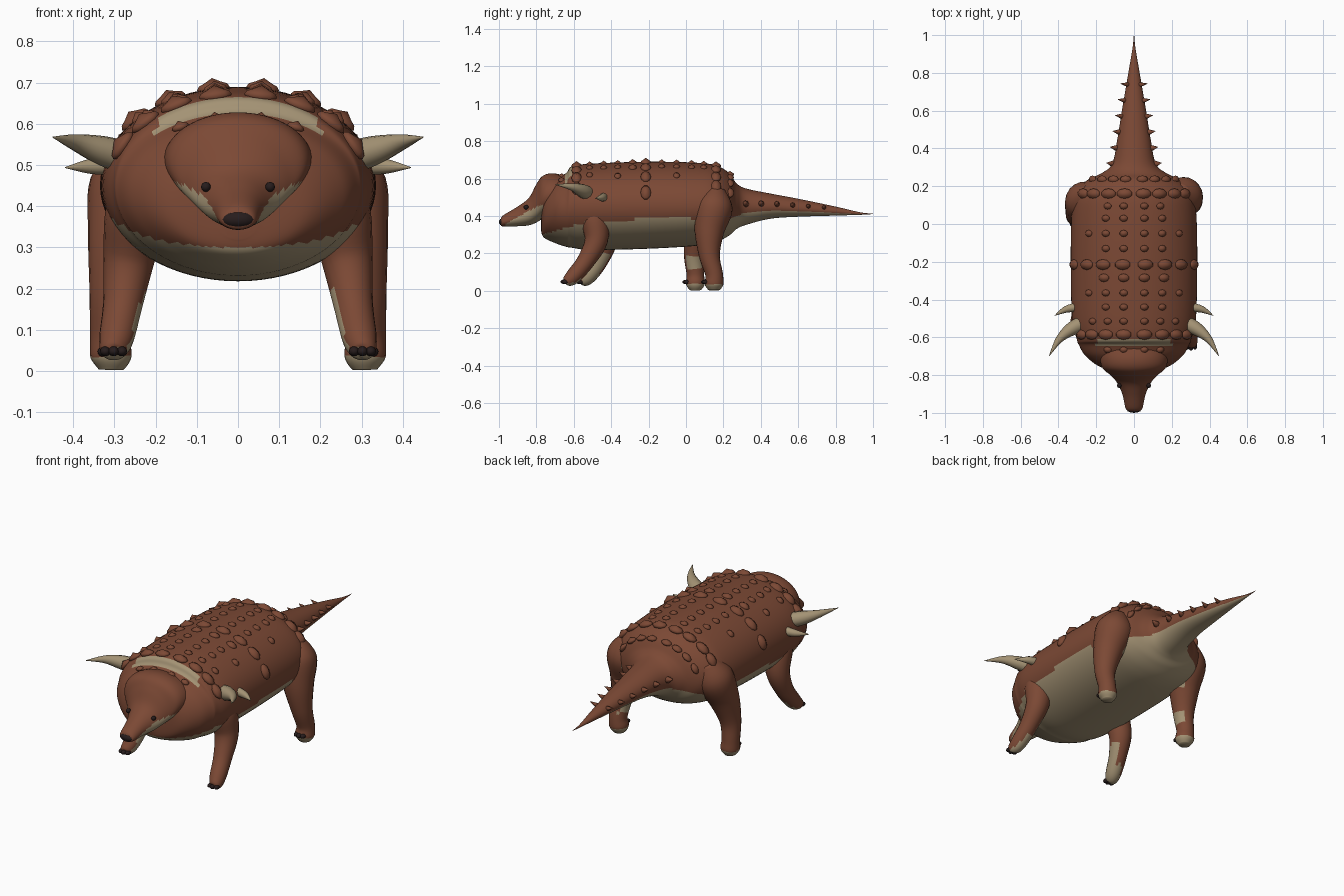
import bpy, bmesh, math
from mathutils import Vector, Matrix

cube = bpy.data.objects.get("Cube")
if cube:
    bpy.data.objects.remove(cube)


def material(name, rgb):
    m = bpy.data.materials.new(name)
    m.use_nodes = True
    m.diffuse_color = (*rgb, 1)
    m.node_tree.nodes["Principled BSDF"].inputs["Base Color"].default_value = (*rgb, 1)
    return m


MATS = [material("hide_brown", (0.2, 0.066, 0.035)),
        material("belly_beige", (0.37, 0.29, 0.175)),
        material("claw_black", (0.02, 0.012, 0.012))]
BROWN, BEIGE, BLACK = range(3)


def spline(keys, steps):
    """Smooth resampling of a list of equal-length tuples."""
    out = []
    for i in range(len(keys) - 1):
        a, b, c, d = (keys[min(max(i + k, 0), len(keys) - 1)] for k in (-1, 0, 1, 2))
        for s in range(steps):
            t = s / steps
            out.append([q + 0.5 * t * (r - p + t * (2 * p - 5 * q + 4 * r - u + t * (3 * (q - r) + u - p)))
                        for p, q, r, u in zip(a, b, c, d)])
    return out + [list(keys[-1])]


def finish(bm, name, color=BROWN, rule=None):
    bmesh.ops.recalc_face_normals(bm, faces=bm.faces)
    for f in bm.faces:
        f.smooth = True
        f.material_index = rule(f.calc_center_median(), f.normal) if rule else color
    me = bpy.data.meshes.new(name)
    bm.to_mesh(me)
    bm.free()
    for m in MATS:
        me.materials.append(m)
    ob = bpy.data.objects.new(name, me)
    bpy.context.collection.objects.link(ob)
    return ob


def loft(name, rings, color=BROWN, rule=None):
    bm = bmesh.new()
    rows = [[bm.verts.new(p) for p in ring] for ring in rings]
    n = len(rows[0])
    for a, b in zip(rows, rows[1:]):
        for i in range(n):
            bm.faces.new((a[i], a[(i + 1) % n], b[(i + 1) % n], b[i]))
    bm.faces.new(rows[0])
    bm.faces.new(rows[-1])
    return finish(bm, name, color, rule)


def trunk_ring(k, n=72):
    y, w, top, bottom, mid = k
    ring = []
    for i in range(n):
        a = math.tau * i / n
        h = top - mid if math.cos(a) > 0 else mid - bottom
        ring.append((w * math.sin(a), y, mid + h * math.cos(a)))
    return ring


def tube(name, keys, ref, n=20, color=BROWN, rule=None, steps=6):
    """Round limb through (x, y, z, radius) keys."""
    pts = spline(keys, steps)
    rings = []
    for i, p in enumerate(pts):
        c = Vector(p[:3])
        t = (Vector(pts[min(i + 1, len(pts) - 1)][:3]) - Vector(pts[max(i - 1, 0)][:3])).normalized()
        u = (ref - t * ref.dot(t)).normalized()
        v = t.cross(u)
        rings.append([c + p[3] * (u * math.cos(math.tau * j / n) + v * math.sin(math.tau * j / n))
                      for j in range(n)])
    return loft(name, rings, color, rule)


# Body and tail: y, half width, top, bottom, height of widest point
BODY = spline([(-0.775, 0.05, 0.44, 0.32, 0.38), (-0.76, 0.17, 0.53, 0.285, 0.4),
               (-0.7, 0.255, 0.595, 0.255, 0.43), (-0.64, 0.292, 0.63, 0.235, 0.44),
               (-0.61, 0.303, 0.665, 0.23, 0.45), (-0.5, 0.328, 0.68, 0.218, 0.45),
               (-0.2, 0.335, 0.69, 0.225, 0.45), (0.05, 0.33, 0.685, 0.24, 0.45),
               (0.16, 0.31, 0.67, 0.26, 0.45), (0.23, 0.25, 0.63, 0.295, 0.45),
               (0.27, 0.17, 0.575, 0.33, 0.45), (0.32, 0.115, 0.547, 0.352, 0.45),
               (0.45, 0.088, 0.52, 0.385, 0.45), (0.6, 0.064, 0.492, 0.396, 0.44),
               (0.8, 0.03, 0.45, 0.402, 0.425), (0.93, 0.008, 0.42, 0.406, 0.413),
               (1.0, 0.001, 0.412, 0.41, 0.411)], 8)


def lerp_table(table, y):
    for a, b in zip(table, table[1:]):
        if y <= b[0]:
            t = (y - a[0]) / (b[0] - a[0])
            return [p + t * (q - p) for p, q in zip(a, b)]
    return table[-1]


BELLY_LINE = [(-0.8, 0.29), (-0.72, 0.315), (-0.5, 0.375), (0, 0.39), (0.2, 0.37),
              (0.32, 0.42), (0.5, 0.43), (0.93, 0.41), (1.01, 0.4)]


def body_color(c, n):
    if -0.645 < c.y < -0.61 and abs(c.x) < 0.2 and c.z > 0.55:
        return BEIGE
    return BEIGE if c.z < lerp_table(BELLY_LINE, c.y)[1] else BROWN


loft("body_and_tail", [trunk_ring(k) for k in BODY], rule=body_color)

# Head with tapering snout
HEAD = spline([(-0.99, 0.03, 0.385, 0.35, 0.367), (-0.975, 0.045, 0.405, 0.343, 0.37),
               (-0.9, 0.062, 0.45, 0.345, 0.39), (-0.84, 0.09, 0.497, 0.35, 0.41),
               (-0.8, 0.125, 0.57, 0.365, 0.45), (-0.765, 0.165, 0.615, 0.385, 0.5),
               (-0.71, 0.18, 0.628, 0.4, 0.51), (-0.63, 0.175, 0.61, 0.41, 0.51)], 6)


def head_color(c, n):
    return BEIGE if -0.96 < c.y and c.z < min(0.36 + (c.y + 0.96) * 0.55, 0.455) else BROWN


loft("head", [trunk_ring(k, 56) for k in HEAD], rule=head_color)


def ball(name, loc, size, color):
    bm = bmesh.new()
    bmesh.ops.create_uvsphere(bm, u_segments=14, v_segments=8, radius=1,
                              matrix=Matrix.Translation(loc) @ Matrix.Diagonal((*size, 1)))
    return finish(bm, name, color)


ball("nose", (0, -0.978, 0.368), (0.042, 0.022, 0.021), BLACK)

# Legs: x, y, z, radius for the left side, swung along y on the right side
FRONT = [(0.22, -0.5, 0.46, 0.05), (0.245, -0.49, 0.39, 0.075), (0.265, -0.48, 0.27, 0.062),
         (0.28, -0.535, 0.16, 0.048), (0.295, -0.6, 0.08, 0.042), (0.305, -0.635, 0.05, 0.03),
         (0.305, -0.645, 0.042, 0.012)]
REAR = [(0.24, 0.16, 0.54, 0.05), (0.26, 0.15, 0.45, 0.1), (0.285, 0.125, 0.32, 0.08),
        (0.305, 0.125, 0.19, 0.056), (0.312, 0.15, 0.09, 0.047), (0.308, 0.15, 0.035, 0.05),
        (0.308, 0.15, 0.003, 0.03)]
for side, s in (("left", 1), ("right", -1)):
    for part, keys, swing in (("front", FRONT, 0.08), ("rear", REAR, -0.1)):
        swing = swing if s < 0 else 0

        def shifted(y, z):
            return y + swing * min(1, (0.55 - z) / 0.45)

        def leg_color(c, n, part=part, s=s):
            inner = n.x * s < -0.45
            if part == "front":
                return BEIGE if (inner and c.z < 0.2 and n.y > -0.5) or (n.z < -0.6 and c.z < 0.1) else BROWN
            return BEIGE if c.z < 0.035 or (inner and (0.12 < c.z < 0.18 or c.z > 0.3)) else BROWN

        path = [(s * x, shifted(y, z), z, r) for x, y, z, r in keys]
        tube(f"{side}_{part}_leg", path, Vector((1, 0, 0)), rule=leg_color)
        # Toe claws
        x, y, z = (0.302, -0.652, 0.048) if part == "front" else (0.308, 0.1, 0.047)
        for i in (-1, 0, 1):
            ball(f"{side}_{part}_claw", (s * (x + 0.02 * i), shifted(y, z) + 0.006 * abs(i), z),
                 (0.013, 0.019, 0.012), BLACK)

    ball(f"{side}_eye", (s * 0.078, -0.855, 0.447), (0.012, 0.013, 0.012), BLACK)
    # Shoulder spikes
    up = Vector((0, 0, 1))
    tube(f"{side}_large_shoulder_spike",
         [(s * 0.26, -0.52, 0.515, 0.04), (s * 0.33, -0.555, 0.535, 0.036),
          (s * 0.395, -0.61, 0.555, 0.02), (s * 0.45, -0.7, 0.568, 0.001)], up, 12, BEIGE)
    tube(f"{side}_small_shoulder_spike",
         [(s * 0.3, -0.44, 0.5, 0.024), (s * 0.36, -0.452, 0.497, 0.018),
          (s * 0.42, -0.485, 0.494, 0.001)], up, 12, BEIGE)

# Armour plates: flattened domes with a raised tip, set on the body surface
plates = bmesh.new()


def plate(x, y, width, length, height):
    _, w, top, _, mid = lerp_table(BODY, y)
    a = math.asin(max(-0.99, min(0.99, x / w)))
    pos = Vector((x, y, mid + (top - mid) * math.cos(a)))
    normal = Vector((math.sin(a) / w, 0, math.cos(a) / (top - mid))).normalized()
    across = Vector((0, 1, 0)).cross(normal)
    frame = Matrix((across, (0, 1, 0), normal)).transposed().to_4x4()
    verts = bmesh.ops.create_uvsphere(plates, u_segments=10, v_segments=6, radius=1)["verts"]
    for v in verts:
        if v.co.z > 0.99:
            v.co.z = 1.5
    bmesh.ops.transform(plates, verts=verts, matrix=Matrix.Translation(pos) @ frame
                        @ Matrix.Diagonal((width, length, height, 1)))


BIG, MID, SMALL = (0.042, 0.028, 0.017), (0.03, 0.022, 0.013), (0.022, 0.018, 0.011)
ROWS = [(-0.665, SMALL, (0.055, 0.14)), (-0.585, BIG, (0.055, 0.15, 0.225, 0.28)),
        (-0.515, SMALL, (0.055, 0.14, 0.22)), (-0.44, SMALL, (0.055, 0.15)),
        (-0.365, SMALL, (0.055, 0.15, 0.24)), (-0.285, MID, (0.055, 0.16)),
        (-0.215, BIG, (0.06, 0.165, 0.25, 0.318)), (-0.13, SMALL, (0.055, 0.15)),
        (-0.05, SMALL, (0.055, 0.15, 0.24)), (0.03, SMALL, (0.055, 0.15)),
        (0.095, SMALL, (0.055, 0.14)), (0.16, BIG, (0.05, 0.135, 0.215, 0.27)),
        (0.235, MID, (0.045, 0.11, 0.17, 0.22))]
for y, size, columns in ROWS:
    for x in columns:
        plate(x, y, *size)
        plate(-x, y, *size)
finish(plates, "back_plates")

# Tail side spikes
spikes = bmesh.new()
for i in range(6):
    y = 0.32 + 0.084 * i
    _, w, top, _, mid = lerp_table(BODY, y)
    size = 0.024 - 0.0018 * i
    for s in (1, -1):
        turn = Vector((s, 0.15, 0.35)).to_track_quat('Z', 'Y').to_matrix().to_4x4()
        bmesh.ops.create_cone(spikes, cap_ends=True, segments=8, radius1=size, radius2=0.001,
                              depth=0.05, matrix=Matrix.Translation((s * (w + 0.008), y, mid + 0.02)) @ turn)
finish(spikes, "tail_spikes")
